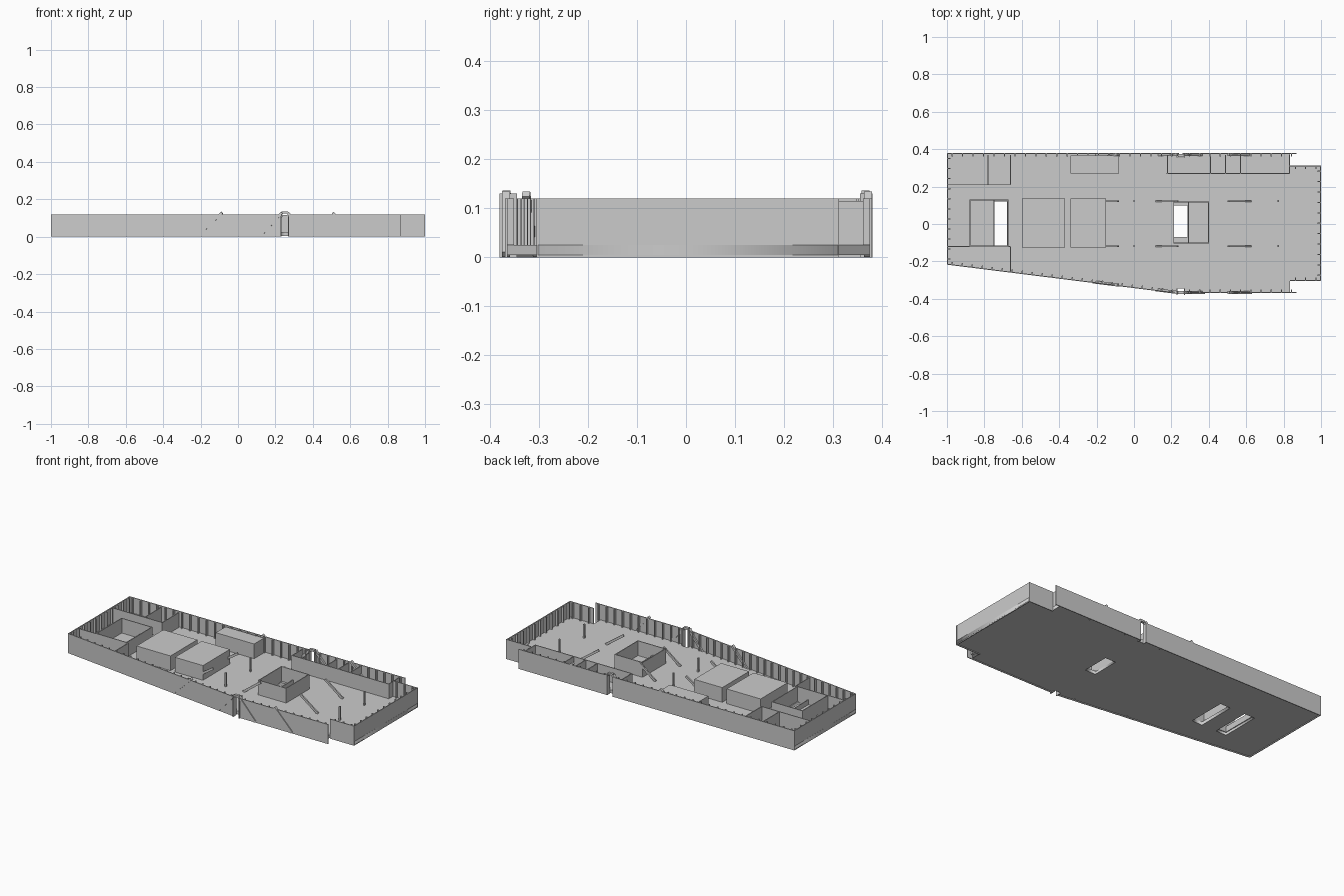
import bpy, bmesh, math
from mathutils import Vector, Matrix

if "Cube" in bpy.data.objects:
    bpy.data.objects.remove(bpy.data.objects["Cube"])

H = 0.12          # wall height
FLOOR = 0.025     # floor top


def add_bar(bm, p, q, w, d):
    """Rectangular bar from p to q; w in plan across the run, d in the other direction."""
    p, q = Vector(p), Vector(q)
    ax = (q - p).normalized()
    side = Vector((0, 1, 0)) if abs(ax.z) > 0.99 else Vector((0, 0, 1)).cross(ax).normalized()
    up = ax.cross(side)
    m = Matrix((ax * (q - p).length, side * w, up * d)).transposed().to_4x4()
    m.translation = (p + q) / 2
    bmesh.ops.create_cube(bm, size=1, matrix=m)


def add_box(bm, x0, x1, y0, y1, z0, z1):
    m = Matrix.Translation(((x0 + x1) / 2, (y0 + y1) / 2, (z0 + z1) / 2))
    bmesh.ops.create_cube(bm, size=1, matrix=m @ Matrix.Diagonal((x1 - x0, y1 - y0, z1 - z0, 1)))


def finish(bm, name):
    bmesh.ops.recalc_face_normals(bm, faces=bm.faces)
    me = bpy.data.meshes.new(name)
    bm.to_mesh(me)
    bm.free()
    ob = bpy.data.objects.new(name, me)
    bpy.context.collection.objects.link(ob)
    return ob


def wall(bm, a, b, t=0.006, z0=FLOOR, z1=H):
    """Straight upright wall between two plan points."""
    zc = (z0 + z1) / 2
    add_bar(bm, (*a, zc), (*b, zc), t, z1 - z0)


def south_y(x):
    return -0.215 - 0.125 * (min(x, 0.24) + 1)


# Floor slab: outline with column notches, and stair / shaft openings
cu = bpy.data.curves.new("floor_slab", 'CURVE')
cu.dimensions, cu.fill_mode, cu.extrude = '2D', 'BOTH', 0.010
outline = [(-1, -.215), (.23, -.369), (.23, -.345), (.27, -.345), (.27, -.367), (.835, -.367),
           (.835, -.302), (1, -.302), (1, .31), (.835, .31), (.835, .377), (.27, .377),
           (.27, .355), (.23, .355), (.23, .377), (-1, .377)]
holes = [(.215, .285, -.07, .10), (-.58, -.51, -.12, .12), (-.75, -.68, -.12, .12)]
loops = [outline] + [[(a, c), (b, c), (b, d), (a, d)] for a, b, c, d in holes]
for pts in loops:
    sp = cu.splines.new('POLY')
    sp.points.add(len(pts) - 1)
    for pt, (x, y) in zip(sp.points, pts):
        pt.co = (x, y, 0, 1)
    sp.use_cyclic_u = True
slab = bpy.data.objects.new("floor_slab", cu)
slab.location.z = 0.015
bpy.context.collection.objects.link(slab)
bpy.context.view_layer.objects.active = slab
slab.select_set(True)
bpy.ops.object.convert(target='MESH')
slab.select_set(False)

# Facade: thin outer walls with closely spaced inner mullions
facade = {
    "west_facade": ((-.997, .377), (-.997, -.215)),
    "south_slanted_facade": ((-1, -.215), (.23, -.369)),
    "south_facade": ((.27, -.367), (.87, -.367)),
    "south_return": ((.835, -.302), (1, -.302)),
    "east_facade": ((.997, -.302), (.997, .31)),
    "north_return": ((1, .31), (.835, .31)),
    "north_facade_east": ((.87, .377), (.27, .377)),
    "north_facade_west": ((.23, .377), (-1, .377)),
}
for name, (a, b) in facade.items():
    bm = bmesh.new()
    wall(bm, a, b, 0.005, 0, H)
    va, vb = Vector(a), Vector(b)
    run = (vb - va).normalized()
    inward = Vector((-run.y, run.x)) * 0.009
    n = max(2, round((vb - va).length / 0.055))
    for i in range(n):
        c = va.lerp(vb, (i + 0.5) / n) + inward
        wall(bm, c - run * .003, c + run * .003, 0.014, FLOOR, H)
    finish(bm, name)

# Core blocks with a roof
for name, dims in {"core_block_west": (-.60, -.37, -.125, .135),
                   "core_block_middle": (-.34, -.15, -.125, .135),
                   "north_service_block": (-.34, -.08, .27, .365)}.items():
    bm = bmesh.new()
    add_box(bm, *dims, FLOOR - .005, .115)
    # keep the block hollow so the stair opening reads from below
    bmesh.ops.delete(bm, geom=[f for f in bm.faces if f.calc_center_median().z < .03],
                     context='FACES_ONLY')
    ob = finish(bm, name)
    so = ob.modifiers.new("shell", 'SOLIDIFY')
    so.thickness = 0.005

# Open shafts with an inner dividing wall
for name, (x0, x1, y0, y1, xm) in {"stair_shaft_west": (-.88, -.67, -.12, .13, -.75),
                                   "stair_shaft_east": (.21, .40, -.105, .12, .29)}.items():
    bm = bmesh.new()
    t = .005
    add_box(bm, x0, x0 + t, y0, y1, FLOOR - .005, .115)
    add_box(bm, x1 - t, x1, y0, y1, FLOOR - .005, .115)
    for y in (y0, y1 - t):
        add_box(bm, x0 + t, x1 - t, y, y + t, FLOOR - .005, .115)
    add_box(bm, xm, xm + t, y0 + t, y1 - t, FLOOR - .005, .055)
    finish(bm, name)

# Small rooms along the perimeter
rooms = {
    "northwest_rooms": [((-.995, .21), (-.66, .21)), ((-.66, .21), (-.66, .37)),
                        ((-.78, .21), (-.78, .37))],
    "southwest_rooms": [((-.995, -.12), (-.88, -.12)), ((-.67, -.12), (-.66, -.12)),
                        ((-.66, -.12), (-.66, -.255))],
    "northeast_rooms": [((.175, .27), (.835, .27))] +
                       [((x, .27), (x, .37)) for x in (.178, .41, .49, .57, .832)],
}
for name, segs in rooms.items():
    bm = bmesh.new()
    for a, b in segs:
        wall(bm, a, b, 0.005, FLOOR, .115)
    finish(bm, name)

# Paired columns at the facade, made of two cheek plates, with a sloped head
for name, s, y0, y1 in (("north_main_column", 1, .355, .380), ("south_main_column", -1, .345, .380)):
    bm = bmesh.new()
    ya, yb = sorted((s * y0, s * y1))
    for x in (.228, .268):
        add_box(bm, x, x + .005, ya, yb, 0, .13)
    yc = s * .366
    add_bar(bm, (.235, yc, .130), (.267, yc, .130), .016, .012)
    finish(bm, name)

# Diagonal braces: (top x, bottom x) repeated on each frame line
diagonals = [(-.085, -.215), (.235, .12), (.265, .375), (.505, .625)]
lines = {"north": lambda x: .371, "south": lambda x: south_y(x) + .003,
         "inner_north": lambda x: .122, "inner_south": lambda x: -.118}
for name, fy in lines.items():
    bm = bmesh.new()
    inner = name.startswith("inner")
    w, z0, z1 = (.008, FLOOR, .112) if inner else (.016, .006, .129)
    for xt, xb in diagonals:
        if inner and xt == .265:
            continue          # taken up by the east shaft
        add_bar(bm, (xb, fy(xb), z0), (xt, fy(xt), z1), w, .014)
    finish(bm, name + "_braces")

# Slender free-standing columns
bm = bmesh.new()
for x in (0, .772):
    for y in (-.118, .122):
        add_box(bm, x - .004, x + .004, y - .005, y + .005, FLOOR - .005, .11)
finish(bm, "inner_columns")
